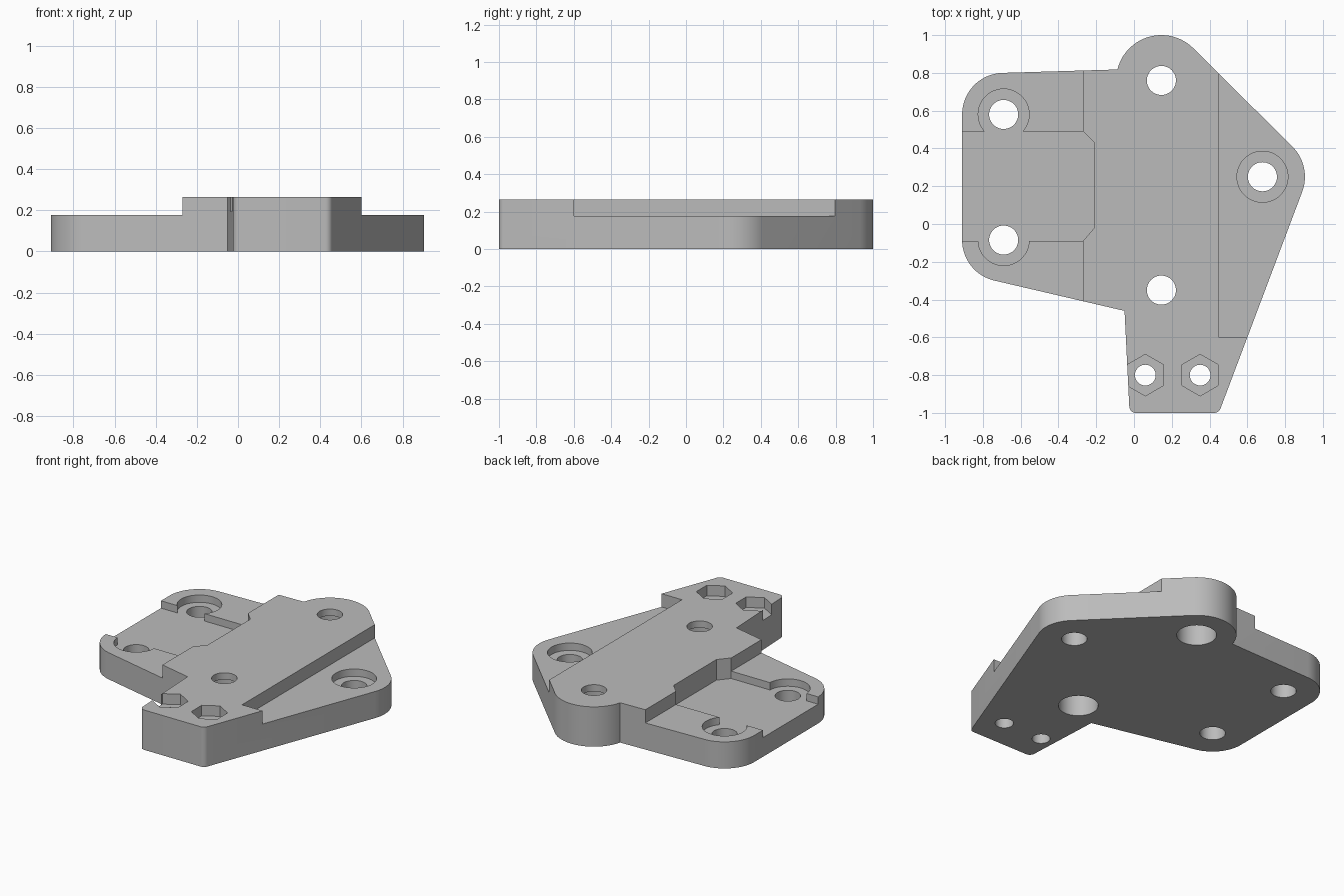
import bpy, bmesh
from math import radians, cos, sin

if "Cube" in bpy.data.objects:
    bpy.data.objects.remove(bpy.data.objects["Cube"], do_unlink=True)

TOP, STEP, FLOOR, LIP = 0.265, 0.177, 0.128, 0.22
ABOVE, BELOW = 0.5, -0.2


def arc(cx, cy, r, a0, a1, n=16):
    angles = [radians(a0 + (a1 - a0) * i / n) for i in range(n + 1)]
    return [(cx + r * cos(a), cy + r * sin(a)) for a in angles]


def circle(cx, cy, r, n=48, turn=0):
    return arc(cx, cy, r, turn, turn + 360, n)[:-1]


def box(x0, x1, y0, y1):
    return [(x0, y0), (x1, y0), (x1, y1), (x0, y1)]


def prism(name, points, z0, z1):
    bm = bmesh.new()
    face = bm.faces.new([bm.verts.new((x, y, z0)) for x, y in points])
    up = bmesh.ops.extrude_face_region(bm, geom=[face])["geom"]
    for v in up:
        if isinstance(v, bmesh.types.BMVert):
            v.co.z = z1
    bmesh.ops.recalc_face_normals(bm, faces=bm.faces)
    mesh = bpy.data.meshes.new(name)
    bm.to_mesh(mesh)
    bm.free()
    obj = bpy.data.objects.new(name, mesh)
    bpy.context.collection.objects.link(obj)
    return obj


def cut(points, z0, z1):
    cutter = prism("cutter", points, z0, z1)
    cutter.hide_render = True
    mod = plate.modifiers.new("cut", "BOOLEAN")
    mod.operation, mod.solver, mod.object = "DIFFERENCE", "EXACT", cutter
    bpy.ops.object.modifier_apply(modifier=mod.name)
    bpy.data.objects.remove(cutter, do_unlink=True)


# Plate outline: rounded lobes around the bolt holes and a narrow foot
outline = (arc(0.68, 0.25, 0.225, -21, 45) + arc(0.145, 0.76, 0.24, 45, 166, 28)
           + arc(-0.69, 0.58, 0.22, 92, 180) + arc(-0.69, -0.085, 0.22, 180, 257)
           + [(-0.05, -0.46)] + arc(0.01, -0.965, 0.035, 183, 270, 8)
           + arc(0.425, -0.965, 0.035, 270, 339, 8))
plate = prism("mounting_plate", outline, 0, TOP)
bpy.context.view_layer.objects.active = plate
plate.select_set(True)

# Lowered shoulders on both sides of the raised spine
cut(box(-1.2, -0.27, -1.2, 1.2), STEP, ABOVE)
cut(box(0.45, 1.2, -0.6, 1.2), STEP, ABOVE)

# Open pocket with chamfered inner corners
cut([(-1.2, -0.09), (-0.27, -0.09), (-0.21, -0.02), (-0.21, 0.43),
     (-0.27, 0.49), (-1.2, 0.49)], FLOOR, ABOVE)

# Outer bolt holes, counterbored from the top
for x, y in [(-0.69, 0.58), (-0.69, -0.085), (0.68, 0.25)]:
    cut(circle(x, y, 0.135), FLOOR, ABOVE)
    cut(circle(x, y, 0.077), BELOW, ABOVE)

# Spine holes, counterbored deeply from underneath
for y in (0.76, -0.35):
    cut(circle(0.145, y, 0.077), BELOW, ABOVE)
    cut(circle(0.145, y, 0.12), BELOW, LIP)

# Hexagonal nut pockets in the foot
for x in (0.06, 0.35):
    cut(circle(x, -0.8, 0.11, 6, 30), TOP - 0.07, ABOVE)
    cut(circle(x, -0.8, 0.055, 32), BELOW, ABOVE)

# Plain grey finish
grey = bpy.data.materials.new("plain_grey")
grey.use_nodes = True
colour = (0.5, 0.5, 0.5, 1)
grey.diffuse_color = colour
grey.node_tree.nodes["Principled BSDF"].inputs["Base Color"].default_value = colour
plate.data.materials.clear()
plate.data.materials.append(grey)
for face in plate.data.polygons:
    face.material_index = 0
bpy.ops.object.shade_smooth_by_angle(angle=radians(30))
